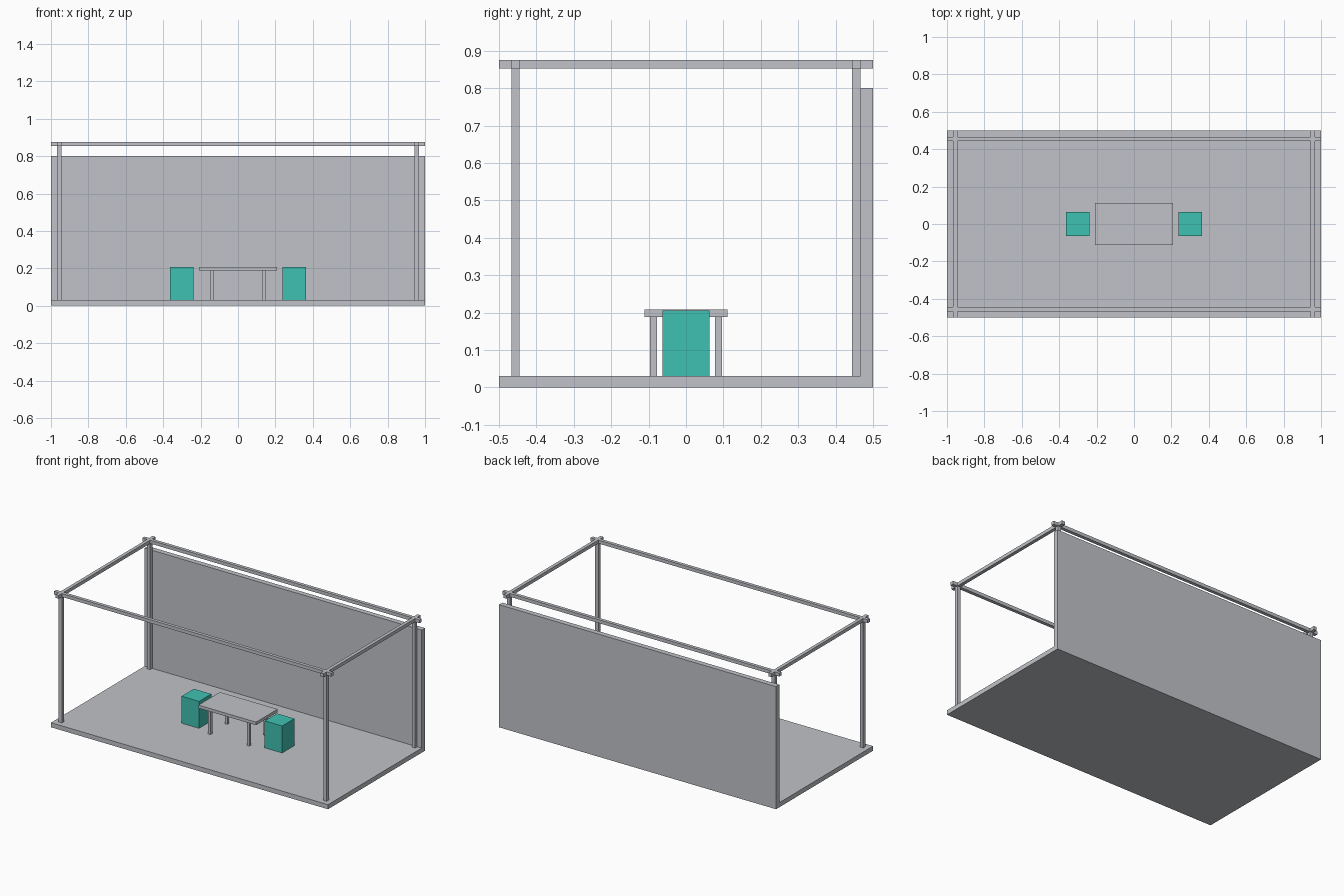
import bpy, bmesh

if "Cube" in bpy.data.objects:
    bpy.data.objects.remove(bpy.data.objects["Cube"])


def material(name, rgb):
    m = bpy.data.materials.new(name)
    m.diffuse_color = (*rgb, 1.0)
    m.use_nodes = True
    m.node_tree.nodes["Principled BSDF"].inputs["Base Color"].default_value = m.diffuse_color
    return m


grey = material("light grey", (0.53, 0.545, 0.58))
teal = material("teal", (0.051, 0.533, 0.445))


def finish(name, bm, mat):
    bmesh.ops.recalc_face_normals(bm, faces=bm.faces)
    mesh = bpy.data.meshes.new(name)
    bm.to_mesh(mesh)
    bm.free()
    mesh.materials.append(mat)
    ob = bpy.data.objects.new(name, mesh)
    bpy.context.collection.objects.link(ob)
    return ob


def box(name, x, y, z, mat=grey):
    """Box from (min, max) pairs."""
    bm = bmesh.new()
    bmesh.ops.create_cube(bm, size=1)
    for v in bm.verts:
        v.co = [r[0] if c < 0 else r[1] for c, r in zip(v.co, (x, y, z))]
    return finish(name, bm, mat)


def around(c, half):
    return (c - half, c + half)


# Floor and back wall: one L-shaped profile extruded along x
bm = bmesh.new()
profile = [(-0.5, 0), (0.5, 0), (0.5, 0.8), (0.466, 0.8), (0.466, 0.03), (-0.5, 0.03)]
face = bm.faces.new([bm.verts.new((-1, y, z)) for y, z in profile])
ext = bmesh.ops.extrude_face_region(bm, geom=[face])["geom"]
bmesh.ops.translate(bm, vec=(2, 0, 0), verts=[g for g in ext if isinstance(g, bmesh.types.BMVert)])
finish("floor_and_back_wall", bm, grey)

# Frame of square bars: posts, long beams and cross beams
R = 0.011
PX, PY = 0.956, 0.456
BEAM_Z = (0.853, 0.875)
for sx, side in ((-1, "left"), (1, "right")):
    box(f"{side}_cross_beam", around(sx * PX, R), (-0.5, 0.5), BEAM_Z)
    for sy, end in ((-1, "front"), (1, "back")):
        y = sy * PY - (0.001 if sy > 0 else 0)
        box(f"{end}_{side}_post", around(sx * PX, R), around(y, R), (0.03, 0.853))
for y, end in ((-PY, "front"), (PY - 0.001, "back")):
    box(f"{end}_long_beam", (-1, 1), around(y, R), BEAM_Z)

# Table
box("table_top", (-0.208, 0.208), (-0.111, 0.111), (0.188, 0.208))
for sx in (-1, 1):
    for sy in (-1, 1):
        box("table_leg", around(sx * 0.14, 0.009), around(sy * 0.087, 0.009), (0.03, 0.188))

# Block seats at both ends of the table
for sx, side in ((-1, "left"), (1, "right")):
    box(f"{side}_seat", around(sx * 0.3, 0.063), (-0.063, 0.063), (0.03, 0.206), teal)
